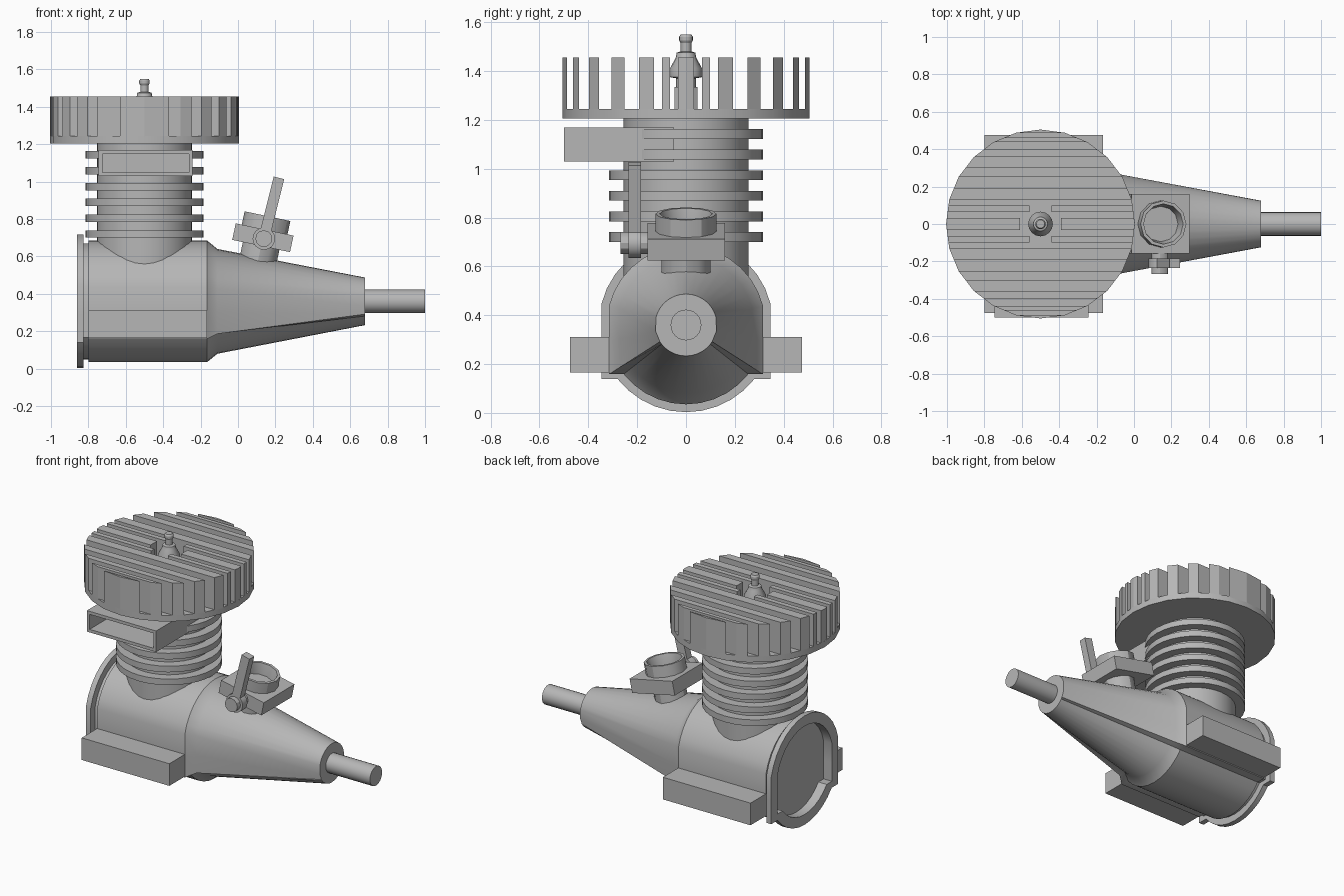
import bpy, bmesh
from math import sin, cos, pi, radians, hypot
from mathutils import Matrix, Vector

old = bpy.data.objects.get("Cube")
if old:
    bpy.data.objects.remove(old, do_unlink=True)

metal = bpy.data.materials.new("grey_metal")
metal.use_nodes = True
metal.diffuse_color = (0.47, 0.47, 0.47, 1)
metal.node_tree.nodes["Principled BSDF"].inputs["Base Color"].default_value = metal.diffuse_color


def loft(name, rings, caps=True, smooth=True, place=Matrix()):
    """Skin a list of equal-length point rings."""
    bm = bmesh.new()
    loops = [[bm.verts.new(place @ Vector(p)) for p in ring] for ring in rings]
    pairs = list(zip(loops, loops[1:]))
    if caps:
        bm.faces.new(loops[0])
        bm.faces.new(loops[-1])
    else:
        pairs.append((loops[-1], loops[0]))
    for a, b in pairs:
        for i in range(len(a)):
            j = (i + 1) % len(a)
            bm.faces.new((a[i], a[j], b[j], b[i]))
    bmesh.ops.recalc_face_normals(bm, faces=bm.faces)
    mesh = bpy.data.meshes.new(name)
    bm.to_mesh(mesh)
    bm.free()
    mesh.materials.append(metal)
    ob = bpy.data.objects.new(name, mesh)
    bpy.context.collection.objects.link(ob)
    if smooth:
        bpy.ops.object.select_all(action="DESELECT")
        ob.select_set(True)
        bpy.context.view_layer.objects.active = ob
        bpy.ops.object.shade_smooth_by_angle(angle=radians(30))
    return ob


def circle(r, z, n=24):
    return [(r * cos(2 * pi * i / n), r * sin(2 * pi * i / n), z) for i in range(n)]


def lathe(name, profile, place, n=24, caps=True):
    return loft(name, [circle(r, z, n) for r, z in profile], caps, True, place)


def prism(name, outline, z0, z1, place=Matrix()):
    return loft(name, [[(x, y, z) for x, y in outline] for z in (z0, z1)], smooth=False, place=place)


def box(name, x0, x1, y0, y1, z0, z1, place=Matrix()):
    return prism(name, [(x0, y0), (x1, y0), (x1, y1), (x0, y1)], z0, z1, place)


# Crankcase section: round with square shoulders low on each side
SHAFT_Z = 0.36
shape = [(cos(radians(14 + 152 * i / 14)), sin(radians(14 + 152 * i / 14))) for i in range(15)]
shape += [(-0.97, -0.2), (-0.97, -0.62)]
shape += [(cos(radians(218.3 + 103.4 * i / 10)), sin(radians(218.3 + 103.4 * i / 10))) for i in range(11)]
shape += [(0.97, -0.62), (0.97, -0.2)]


def section(x, r, k=1.0):
    ring = []
    for y, z in shape:
        s = r * (k + (1 - k) / hypot(y, z))
        ring.append((x, y * s, SHAFT_Z + z * s))
    return ring


# Crankcase with recessed rear flange and tapered nose
loft("crankcase", [section(*s) for s in (
    (-0.80, 0.29), (-0.86, 0.29), (-0.86, 0.357), (-0.825, 0.357), (-0.825, 0.31),
    (-0.80, 0.31), (-0.80, 0.325), (-0.165, 0.325), (-0.11, 0.28), (0.68, 0.127, 0))])

# Output shaft
lathe("shaft", [(0.063, 0.6), (0.063, 1.0)],
      Matrix.Translation((0, 0, SHAFT_Z)) @ Matrix.Rotation(pi / 2, 4, "Y"))

# Mounting lugs
for side, label in ((1, "left"), (-1, "right")):
    a, b = sorted((side * 0.27, side * 0.475))
    box("mount_" + label, -0.80, -0.165, a, b, 0.165, 0.31)

# Finned cylinder
BORE = Matrix.Translation((-0.5, 0, 0))
profile = [(0.255, 0.5)]
for i in range(6):
    z = 0.70 + 0.0845 * i
    profile += [(0.255, z), (0.315, z), (0.315, z + 0.04), (0.255, z + 0.04)]
lathe("cylinder", profile + [(0.255, 1.21)], BORE, 32)

# Exhaust port: open rectangular duct
def duct_ring(inset, y):
    x0, x1, z0, z1 = -0.745 + inset, -0.243 - inset, 1.03 + inset, 1.168 - inset
    return [(x0, y, z0), (x1, y, z0), (x1, y, z1), (x0, y, z1)]


loft("exhaust_port", [duct_ring(0, -0.05), duct_ring(0, -0.5), duct_ring(0.02, -0.5),
                      duct_ring(0.02, -0.32)], smooth=False)

# Cylinder head plate
HEAD = 0.505
lathe("head_plate", [(HEAD, 1.205), (HEAD, 1.245)], BORE)


# Head fins, parallel and trimmed to the round plate
def rim(step):
    """Point on the 24-sided rim, step counted in half facets."""
    i = int(step // 2)
    f = step / 2 - i
    a, b = (Vector((cos(radians(15 * j)), sin(radians(15 * j)))) for j in (i, i + 1))
    return a.lerp(b, f) * HEAD


for k, (s0, s1) in enumerate(((1, 1.5), (2, 3), (4, 5), (6, 7), (8, 9), (10, 11.99))):
    for m in (1, -1):
        p, q = rim(s0), rim(s1)
        if k == 0:
            for d in (1, -1):
                prism("head_fin", [(d * 0.06, m * p.y), (d * p.x, m * p.y),
                                   (d * q.x, m * q.y), (d * 0.06, m * q.y)], 1.24, 1.455, BORE)
        else:
            prism("head_fin", [(-p.x, m * p.y), (p.x, m * p.y),
                               (q.x, m * q.y), (-q.x, m * q.y)], 1.24, 1.455, BORE)
for d in (1, -1):
    prism("head_center_fin", [(d * 0.11, -0.033), (d * 0.5, -0.033),
                              (d * HEAD, 0), (d * 0.5, 0.033), (d * 0.11, 0.033)], 1.24, 1.455, BORE)

# Glow plug
lathe("plug_hex", [(0.055, 1.24), (0.055, 1.335)], BORE, 6)
lathe("plug", [(0.04, 1.32), (0.04, 1.37), (0.066, 1.375), (0.066, 1.41), (0.042, 1.455),
               (0.038, 1.475), (0.022, 1.48), (0.022, 1.515), (0.028, 1.525),
               (0.028, 1.54), (0.022, 1.55)], BORE, 16)

# Tilted carburettor
CARB = Matrix.Translation((0.133, 0, 0.70)) @ Matrix.Rotation(radians(12), 4, "Y")
lathe("carburettor_neck", [(0.10, -0.18), (0.10, -0.04)], CARB, 12)
box("carburettor_block", -0.158, 0.158, -0.157, 0.16, -0.045, 0.045, CARB)
lathe("carburettor_intake", [(0.125, 0.04), (0.125, 0.118), (0.108, 0.118), (0.095, 0.05),
                             (0.095, 0.04)], CARB, 12, caps=False)

# Throttle lever with pivot
PIVOT = Matrix.Translation((0.138, 0, 0.695))
TURN = Matrix.Rotation(pi / 2, 4, "X")
lathe("lever_hub", [(0.06, 0.185), (0.06, 0.235)], PIVOT @ TURN, 16)
lathe("lever_pin", [(0.045, 0.14), (0.045, 0.268)], PIVOT @ TURN, 12)
box("throttle_lever", -0.029, 0.029, -0.235, -0.185, 0, 0.335,
    PIVOT @ Matrix.Rotation(radians(14), 4, "Y"))
